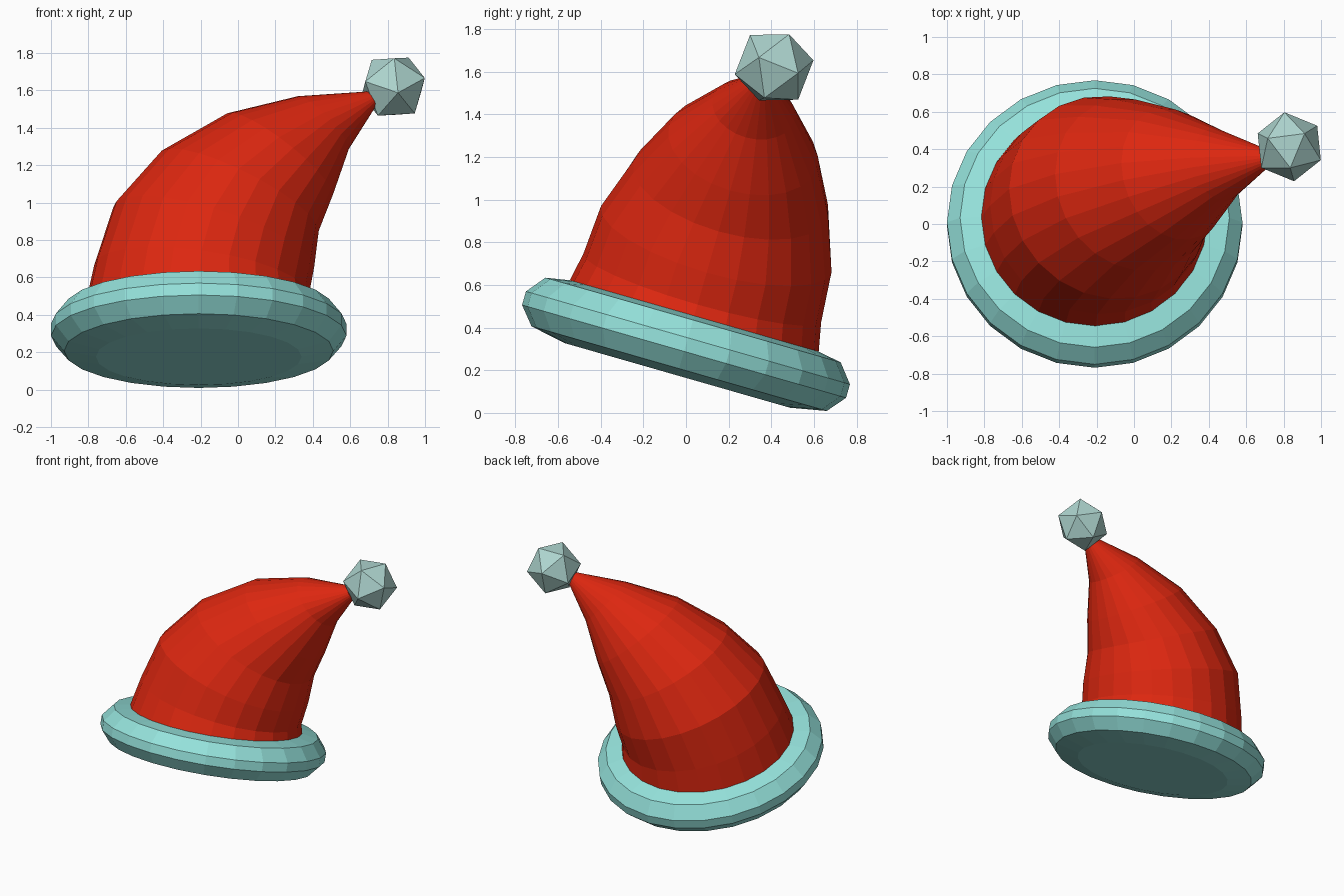
import bpy, bmesh
from math import sin, cos, pi, radians
from mathutils import Vector, Matrix

if "Cube" in bpy.data.objects:
    bpy.data.objects.remove(bpy.data.objects["Cube"])

SEGS = 24
# the whole hat leans back by 16 degrees
LEAN = Matrix.Translation((0, 0, 0.32)) @ Matrix.Rotation(radians(-16), 4, 'X')


def finish(bm, name, color):
    bmesh.ops.recalc_face_normals(bm, faces=bm.faces)
    mesh = bpy.data.meshes.new(name)
    bm.to_mesh(mesh)
    bm.free()
    mat = bpy.data.materials.new(name + "_colour")
    mat.diffuse_color = (*color, 1)
    mat.use_nodes = True
    mat.node_tree.nodes["Principled BSDF"].inputs["Base Color"].default_value = mat.diffuse_color
    mesh.materials.append(mat)
    obj = bpy.data.objects.new(name, mesh)
    bpy.context.collection.objects.link(obj)
    return obj


def loft(name, rings, color):
    """Skin rings given as (x, height, radius, bend in degrees), capped at both ends."""
    bm = bmesh.new()
    loops = []
    for x, h, r, bend in rings:
        m = LEAN @ Matrix.Translation((x, 0, h)) @ Matrix.Rotation(radians(bend), 4, 'Y')
        loops.append([bm.verts.new(m @ Vector((r * cos(2 * pi * i / SEGS),
                                               r * sin(2 * pi * i / SEGS), 0)))
                      for i in range(SEGS)])
    for a, b in zip(loops, loops[1:]):
        for i in range(SEGS):
            j = (i + 1) % SEGS
            bm.faces.new((a[i], a[j], b[j], b[i]))
    bm.faces.new(loops[0])
    bm.faces.new(loops[-1])
    return finish(bm, name, color)


# rounded brim
brim_profile = [(0.55, -0.15), (0.72, -0.117), (0.79, -0.033),
                (0.79, 0.033), (0.72, 0.12), (0.55, 0.15)]
loft("brim", [(-0.21, h, r, 0) for r, h in brim_profile], (0.30, 0.76, 0.71))

# bent tapering cone
loft("hat_cone", [(-0.21, 0.10, 0.615, 0),
                  (-0.195, 0.276, 0.58, 8),
                  (-0.13, 0.515, 0.562, 17),
                  (0.005, 0.76, 0.475, 26),
                  (0.22, 0.968, 0.36, 37),
                  (0.455, 1.15, 0.197, 45),
                  (0.715, 1.285, 0.045, 58)], (0.72, 0.02, 0.005))

# faceted bobble at the tip, turned to match its facets
up = Vector((-0.026, 0.186, 0.033)).normalized()
side = -Vector((0.166, -0.068, 0.046))
side = (side - up * side.dot(up)).normalized()
turn = Matrix((side, up.cross(side), up)).transposed().to_4x4()
bm = bmesh.new()
bmesh.ops.create_icosphere(bm, subdivisions=1, radius=0.189,
                           matrix=Matrix.Translation((0.83, 0.413, 1.62)) @ turn)
finish(bm, "bobble", (0.42, 0.66, 0.62))
